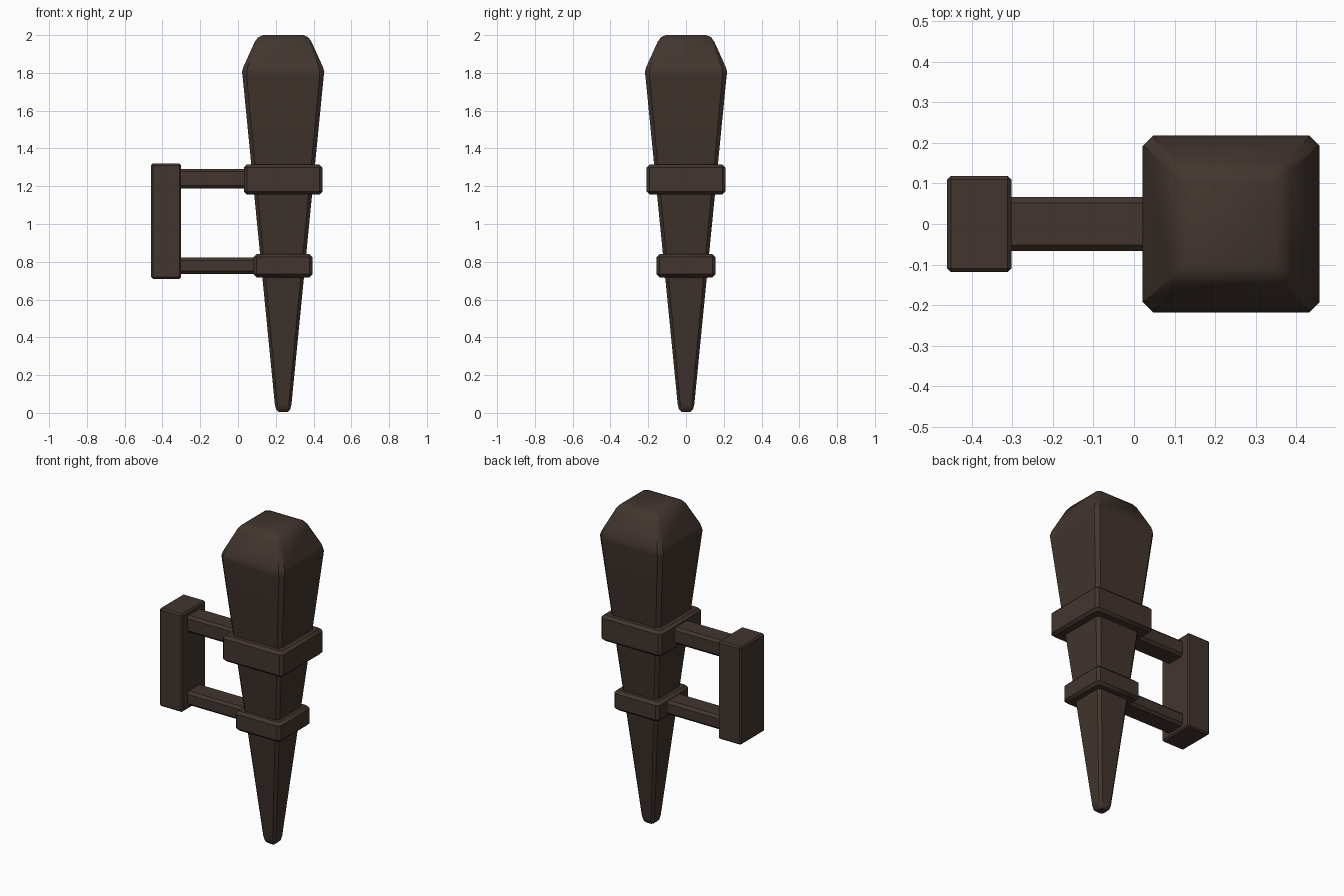
import bpy, bmesh, math

if "Cube" in bpy.data.objects:
    bpy.data.objects.remove(bpy.data.objects["Cube"])

wood = bpy.data.materials.new("dark brown")
wood.diffuse_color = (0.055, 0.036, 0.028, 1)
wood.use_nodes = True
wood.node_tree.nodes["Principled BSDF"].inputs["Base Color"].default_value = wood.diffuse_color
CX = 0.239  # torch axis


def finish(name, bm, angle=35):
    bmesh.ops.recalc_face_normals(bm, faces=bm.faces)
    me = bpy.data.meshes.new(name)
    bm.to_mesh(me)
    bm.free()
    me.materials.append(wood)
    ob = bpy.data.objects.new(name, me)
    bpy.context.collection.objects.link(ob)
    bpy.ops.object.select_all(action='DESELECT')
    ob.select_set(True)
    bpy.context.view_layer.objects.active = ob
    bpy.ops.object.shade_smooth_by_angle(angle=math.radians(angle))
    return ob


def loft(name, rings, cx):
    """Stack of chamfered squares: (z, half width, corner chamfer)."""
    bm = bmesh.new()
    loops = []
    for z, h, c in rings:
        k = h - c
        pts = [(h, -k), (h, k), (k, h), (-k, h), (-h, k), (-h, -k), (-k, -h), (k, -h)]
        loops.append([bm.verts.new((cx + x, y, z)) for x, y in pts])
    for a, b in zip(loops, loops[1:]):
        for i in range(8):
            j = (i + 1) % 8
            bm.faces.new((a[i], a[j], b[j], b[i]))
    bm.faces.new(loops[0][::-1])
    bm.faces.new(loops[-1])
    return finish(name, bm)


def box(name, lo, hi, bevel, along_x=False):
    bm = bmesh.new()
    bmesh.ops.create_cube(bm, size=1)
    for v in bm.verts:
        for i in range(3):
            v.co[i] = (lo[i] + hi[i]) / 2 + v.co[i] * (hi[i] - lo[i])
    edges = [e for e in bm.edges
             if not along_x or abs(e.verts[0].co.x - e.verts[1].co.x) > 1e-4]
    bmesh.ops.bevel(bm, geom=edges, offset=bevel, segments=1, affect='EDGES')
    return finish(name, bm)


# Tapered torch body with rounded tip and sloped cap
loft("torch_body", [
    (0.005, 0.024, 0.008), (0.018, 0.037, 0.012), (0.045, 0.044, 0.014),
    (1.785, 0.215, 0.022), (1.805, 0.218, 0.026), (1.83, 0.211, 0.022),
    (1.965, 0.150, 0.018), (1.988, 0.133, 0.018), (2.0, 0.108, 0.016)], CX)

# Square collars around the body and the bars that hold them
for name, h, z0, z1, b0, b1 in [("upper", 0.208, 1.155, 1.315, 1.188, 1.292),
                                ("lower", 0.156, 0.718, 0.84, 0.735, 0.822)]:
    c = 0.016
    loft(name + "_collar", [(z0, h - c, 0.012), (z0 + c, h, c),
                            (z1 - c, h, c), (z1, h - c, 0.012)], CX)
    box(name + "_bar", (-0.31, -0.067, b0), (CX - h + 0.03, 0.067, b1), 0.015, True)

# Wall plate
box("wall_plate", (-0.46, -0.118, 0.71), (-0.302, 0.118, 1.32), 0.009)
